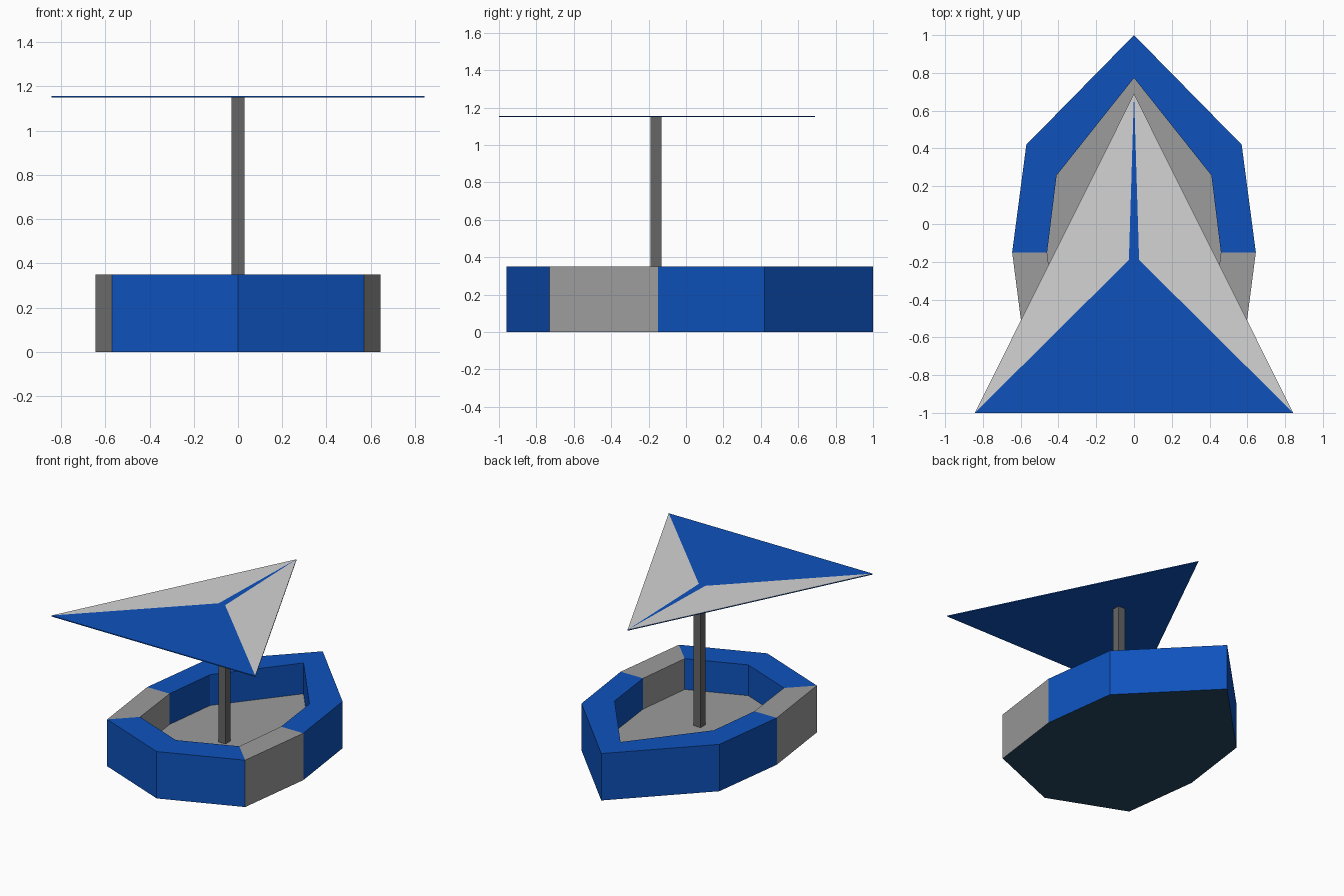
import bpy, bmesh

if "Cube" in bpy.data.objects:
    bpy.data.objects.remove(bpy.data.objects["Cube"])

def lin(c):
    c /= 255
    return c / 12.92 if c <= 0.04045 else ((c + 0.055) / 1.055) ** 2.4

def material(name, r, g, b):
    m = bpy.data.materials.new(name)
    m.diffuse_color = (lin(r), lin(g), lin(b), 1)
    m.use_nodes = True
    m.node_tree.nodes["Principled BSDF"].inputs["Base Color"].default_value = m.diffuse_color
    return m

BLUE = material("blue", 14, 82, 188)
GREY = material("mid grey", 156, 156, 156)
LIGHT = material("light grey", 211, 211, 211)
DARK = material("dark grey", 102, 102, 102)
SLATE = material("dark slate", 38, 72, 95)

def make(name, mats, verts, faces):
    """Mesh object from vertices and (index list, material index) faces."""
    bm = bmesh.new()
    vs = [bm.verts.new(v) for v in verts]
    for idx, mi in faces:
        bm.faces.new([vs[i] for i in idx]).material_index = mi
    bm.normal_update()
    me = bpy.data.meshes.new(name)
    bm.to_mesh(me)
    bm.free()
    for m in mats:
        me.materials.append(m)
    ob = bpy.data.objects.new(name, me)
    bpy.context.collection.objects.link(ob)
    return ob

def mirrored(half):
    """Close a right-hand half outline (stern to bow, counter-clockwise)."""
    return half + [(-x, y) for x, y in reversed(half[1:-1])]

# Hull: eight-sided wall, grey on the side segments
outer = mirrored([(0, -.96), (.57, -.73), (.645, -.15), (.57, .42), (0, 1)])
inner = mirrored([(0, -.735), (.41, -.57), (.46, -.15), (.41, .257), (0, .773)])
H, FLOOR = 0.35, 0.12
n = len(outer)
verts = ([(x, y, 0) for x, y in outer] + [(x, y, H) for x, y in outer]
         + [(x, y, H) for x, y in inner] + [(x, y, FLOOR) for x, y in inner])
faces = []
for i in range(n):
    j = (i + 1) % n
    grey = 1 if i in (1, n - 2) else 0
    for r in range(3):  # outside, rim, inside
        faces.append(([r * n + i, r * n + j, (r + 1) * n + j, (r + 1) * n + i], grey))
faces.append(([3 * n + i for i in range(n)], 1))        # deck floor
faces.append(([i for i in reversed(range(n))], 2))      # underside
make("hull", [BLUE, GREY, SLATE], verts, faces)

# Mast: square post standing on the floor
bpy.ops.mesh.primitive_cube_add(size=1, location=(0, -.16, (FLOOR + 1.15) / 2))
mast = bpy.context.object
mast.name = "mast"
mast.scale = (.06, .06, 1.15 - FLOOR)
mast.data.materials.append(DARK)

# Sail: thin flat triangle, light top with a blue panel and tapering stripe
Z0, Z1 = 1.149, 1.156
tri = [(-.843, -1), (.843, -1), (0, .69)]
verts = ([(x, y, Z0) for x, y in tri] + [(x, y, Z1) for x, y in tri]
         + [(.027, -.19, Z1), (-.027, -.19, Z1)])
faces = [([2, 1, 0], 0)]
faces += [([i, (i + 1) % 3, 3 + (i + 1) % 3, 3 + i], 0) for i in range(3)]
faces += [([3, 4, 6, 7], 0), ([7, 6, 5], 0), ([4, 5, 6], 1), ([5, 3, 7], 1)]
make("sail", [BLUE, LIGHT], verts, faces)
